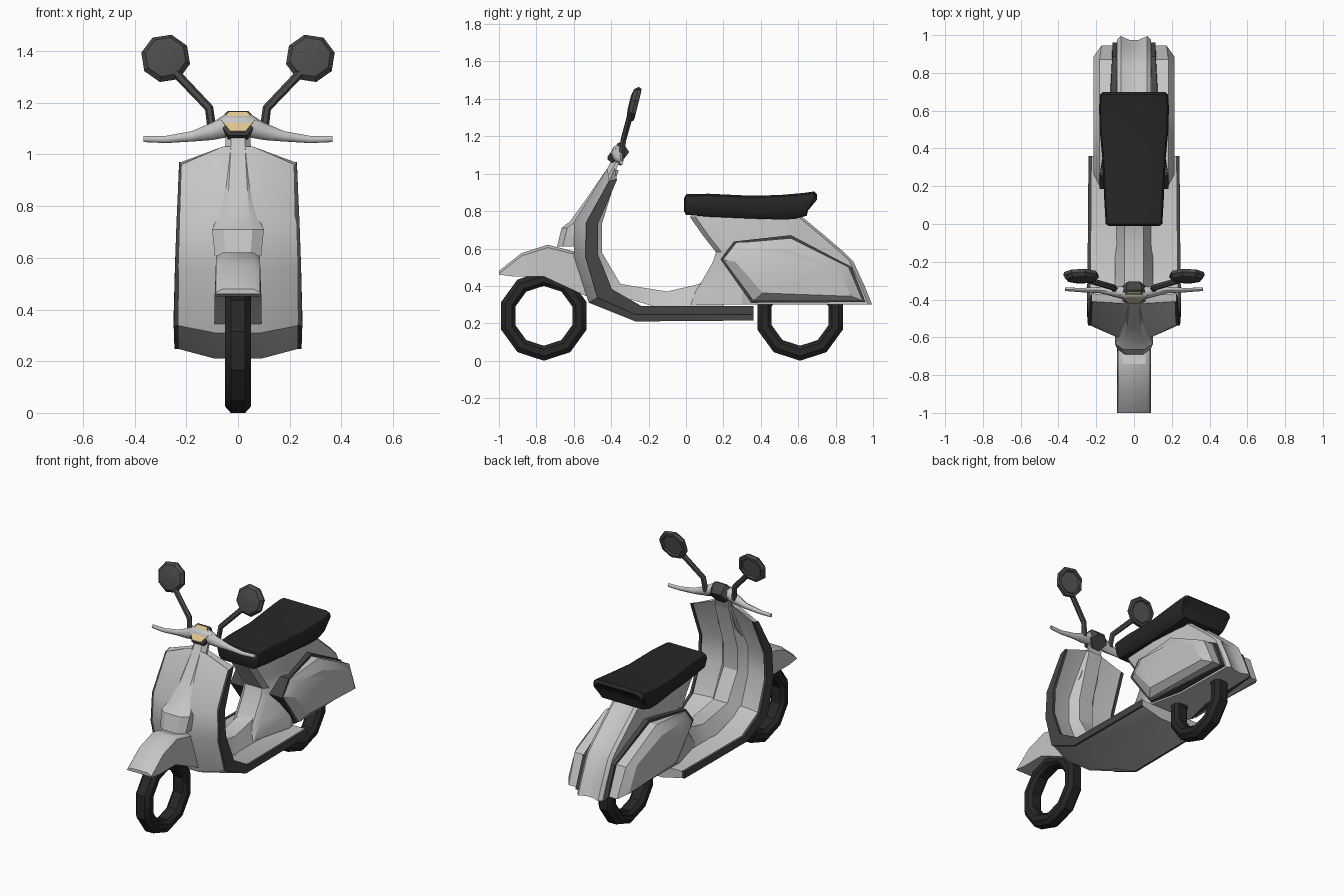
import bpy, bmesh, math
from mathutils import Vector, Matrix

cube = bpy.data.objects.get("Cube")
if cube:
    bpy.data.objects.remove(cube, do_unlink=True)


def material(name, r, g, b):
    m = bpy.data.materials.new(name)
    m.use_nodes = True
    m.diffuse_color = (r, g, b, 1)
    m.node_tree.nodes["Principled BSDF"].inputs["Base Color"].default_value = (r, g, b, 1)
    return m


PAINT = material("light grey paint", 0.56, 0.56, 0.56)
TRIM = material("dark grey trim", 0.06, 0.06, 0.06)
BLACK = material("black rubber", 0.02, 0.02, 0.02)
MIRROR = material("mirror housing grey", 0.07, 0.07, 0.07)
GLASS = material("mirror glass grey", 0.1, 0.1, 0.1)
LAMP = material("warm lamp", 0.75, 0.56, 0.27)


def loft(name, rings, mat, closed=False, angle=30):
    """Skin a list of equal point rings; cap the ends or close the loop."""
    bm = bmesh.new()
    rows = [[bm.verts.new(p) for p in ring] for ring in rings]
    n = len(rows[0])
    pairs = list(zip(rows, rows[1:] + rows[:1])) if closed else list(zip(rows, rows[1:]))
    for a, b in pairs:
        for i in range(n):
            j = (i + 1) % n
            bm.faces.new((a[i], a[j], b[j], b[i]))
    if not closed:
        bm.faces.new(rows[0])
        bm.faces.new(rows[-1])
    bmesh.ops.recalc_face_normals(bm, faces=bm.faces)
    mesh = bpy.data.meshes.new(name)
    bm.to_mesh(mesh)
    bm.free()
    mesh.materials.append(mat)
    ob = bpy.data.objects.new(name, mesh)
    bpy.context.collection.objects.link(ob)
    bpy.ops.object.select_all(action="DESELECT")
    ob.select_set(True)
    bpy.context.view_layer.objects.active = ob
    bpy.ops.object.shade_smooth_by_angle(angle=math.radians(angle))
    return ob


def symmetric(half):
    """Close a ring from its +x half."""
    return half + [(-x, y, z) for x, y, z in reversed(half) if x > 0]


# wheels: ten-sided open tyres
def wheel(name, y):
    section = [(.24, .028), (.215, .05), (.18, .05), (.16, .03)]
    section += [(r, -x) for r, x in reversed(section)]
    rings = []
    for k in range(10):
        a = math.tau * k / 10
        rings.append([(x, y + r * math.sin(a), .24 + r * math.cos(a)) for r, x in section])
    loft(name, rings, BLACK, closed=True)


wheel("front_wheel", -.76)
wheel("rear_wheel", .61)

# front fender
fender = [(-1, .48, -1, .46), (-.88, .575, -.92, .45), (-.74, .62, -.76, .45),
          (-.6, .585, -.63, .39), (-.48, .52, -.48, .32)]
loft("front_fender", [symmetric([(.06, yt, zt), (.085, yt, zt - .015), (.09, yb, zb)])
                      for yt, zt, yb, zb in fender], PAINT)

# leg shield and footboard: outer edge, inner edge, centre front, half width
outer = [(-.41, .96), (-.53, .74), (-.535, .56), (-.47, .34), (-.27, .25), (.36, .25)]
inner = [(-.37, .97), (-.475, .73), (-.475, .57), (-.4, .38), (-.24, .29), (.36, .29)]
front = [(-.42, 1.03), (-.6, .74), (-.6, .56), (-.52, .31), (-.27, .21), (.36, .215)]
inmid = [(-.38, 1.03), (-.5, .73), (-.5, .57), (-.42, .38), (-.24, .29), (.36, .29)]
width = [.222, .232, .238, .243, .24, .235]
shield, edge = [], []
for o, i, f, m, w in zip(outer, inner, front, inmid, width):
    c = .06 if f[1] > 1 else .09
    shield.append(symmetric([(c, *f), (w, *o), (w, *i), (c, *m)]))
    edge.append([(w - .012, *o), (w + .006, *o), (w + .006, *i), (w - .012, *i)])
loft("leg_shield_and_floor", shield, PAINT)


def grow(ring):
    mid = sum((Vector(p) for p in ring), Vector()) / len(ring)
    return [Vector(p) + Vector((0, p[1] - mid.y, p[2] - mid.z)) * .12 for p in ring]


for side, s in (("left", 1), ("right", -1)):
    loft(side + "_shield_trim", [[(p[0] * s, p[1], p[2]) for p in grow(r)] for r in edge], TRIM)

# centre tunnel over the back of the shield and the floor
ridge = [(-.36, 1.02), (-.45, .73), (-.45, .58), (-.35, .41), (-.1, .37), (.07, .41), (.2, .5)]
base = [(-.39, 1.02), (-.51, .73), (-.51, .57), (-.41, .36), (-.1, .27), (.07, .27), (.2, .27)]
loft("centre_tunnel", [symmetric([(.05, *r), (.1 if k else .055, *b)])
                       for k, (r, b) in enumerate(zip(ridge, base))], PAINT)

# horn cover and steering column front
horn = [(.09, -.69, .61, -.5), (.1, -.665, .71, -.5), (.085, -.62, .745, -.5),
        (.065, -.53, .87, -.42), (.05, -.42, 1.03, -.37), (.045, -.385, 1.1, -.34)]
loft("horn_cover_and_column", [symmetric([(w * .55, y, z), (w, y + .03, z), (w, yb, z)])
                               for w, y, z, yb in horn], PAINT)

# rear body: height, front edge, rear edge, side widths
body = [(.3, .0, .985, .16, .1), (.4, .07, .945, .165, .1), (.53, .145, .885, .165, .1),
        (.58, .16, .835, .16, .1), (.67, .09, .73, .145, .1), (.77, .02, .61, .11, .1)]
loft("rear_body", [symmetric([(.06, f, z), (.09, f + .03, z), (w, .3, z), (w2, .55, z),
                              (.09, r - .01, z), (.07, r + .01, z), (.025, r - .01, z)])
                   for z, f, r, w, w2 in body], PAINT)

# side panels with dark backing edge
outline = [(.2, .54), (.27, .63), (.56, .655), (.87, .5), (.945, .32), (.36, .32)]
centre = Vector((.55, .48))


def panel_ring(s, scale, x_at):
    ring = []
    for y, z in outline:
        d = Vector((y, z)) - centre
        d = d - d.normalized() * scale
        ring.append((s * x_at(y), centre.x + d.x, centre.y + d.y))
    return ring


def seam(y):
    return .1 + .07 * max(0, min(1, (.65 - y) / .4))


for side, s in (("left", 1), ("right", -1)):
    loft(side + "_panel_trim", [panel_ring(s, -.016, lambda y: .06),
                                panel_ring(s, -.016, lambda y: seam(y) + .014)], TRIM)
    loft(side + "_side_panel", [panel_ring(s, 0, lambda y: .07),
                                panel_ring(s, 0, lambda y: .182 if y < .9 else .172),
                                panel_ring(s, .065, lambda y: .215)], PAINT)

# seat
seat = [(-.01, .8, .87, .135), (0, .78, .89, .15), (.12, .77, .893, .157), (.35, .76, .882, .168),
        (.5, .755, .886, .182), (.62, .757, .896, .185), (.685, .775, .905, .18), (.7, .83, .89, .165)]
rings = []
for y, zb, zt, w in seat:
    yb = y - .04 * (y > .6)
    rings.append(symmetric([(w - .03, y, zt), (w - .008, y, zt - .01), (w, y, zt - .03),
                            (w - .015, yb, zb + .02), (w - .035, yb, zb)]))
loft("seat", rings, BLACK, angle=40)

# handlebar
bar = [(.365, -.345, 1.06, .012), (.28, -.35, 1.058, .014), (.18, -.35, 1.07, .02),
       (.1, -.36, 1.09, .034), (.05, -.365, 1.11, .045)]
bar += [(-x, y, z, r) for x, y, z, r in reversed(bar)]
loft("handlebar", [[(x, y + r * .8 * math.cos(k * math.tau / 8), z + r * math.sin(k * math.tau / 8))
                    for k in range(8)] for x, y, z, r in bar], PAINT, angle=50)

# headlight: rim and lens share one tilted hexagon
tilt = Matrix.Translation((0, -.378, 1.117)) @ Matrix.Rotation(math.radians(-37), 4, "X")
hexagon = [(.04, .058), (.08, .008), (.036, -.058), (-.036, -.058), (-.08, .008), (-.04, .058)]


def hex_ring(scale, depth):
    return [tilt @ Vector((x * scale, depth, z * scale)) for x, z in hexagon]


loft("headlight_rim", [hex_ring(.75, .06), hex_ring(1, .02), hex_ring(1, -.008), hex_ring(.86, -.014)], TRIM)
loft("headlight_lens", [hex_ring(.83, -.01), hex_ring(.81, -.018)], LAMP)

# mirrors on bent stalks
for side, s in (("left", 1), ("right", -1)):
    path = [(.1, -.345, 1.09), (.112, -.335, 1.18), (.25, -.295, 1.325)]
    stalk = []
    for k, (x, y, z) in enumerate(path):
        ang = math.radians((5, 25, 45)[k])
        stalk.append([(s * (x + .017 * math.cos(a) * math.cos(ang)), y + .017 * math.sin(a),
                       z - .017 * math.cos(a) * math.sin(ang))
                      for a in (j * math.tau / 6 for j in range(6))])
    loft(side + "_mirror_stalk", stalk, MIRROR)
    pose = (Matrix.Translation((s * .28, -.277, 1.372)) @ Matrix.Rotation(math.radians(-14), 4, "X"))

    def disc(r, d):
        return [pose @ Vector((r * math.cos(a), d, r * math.sin(a)))
                for a in (math.tau * (j + .3 * s) / 8 for j in range(8))]

    loft(side + "_mirror_housing", [disc(.04, -.028), disc(.08, -.02), disc(.097, 0), disc(.092, .018),
                                    disc(.074, .02), disc(.068, .01)], MIRROR)
    loft(side + "_mirror_glass", [disc(.068, .009), disc(.066, .012)], GLASS)
